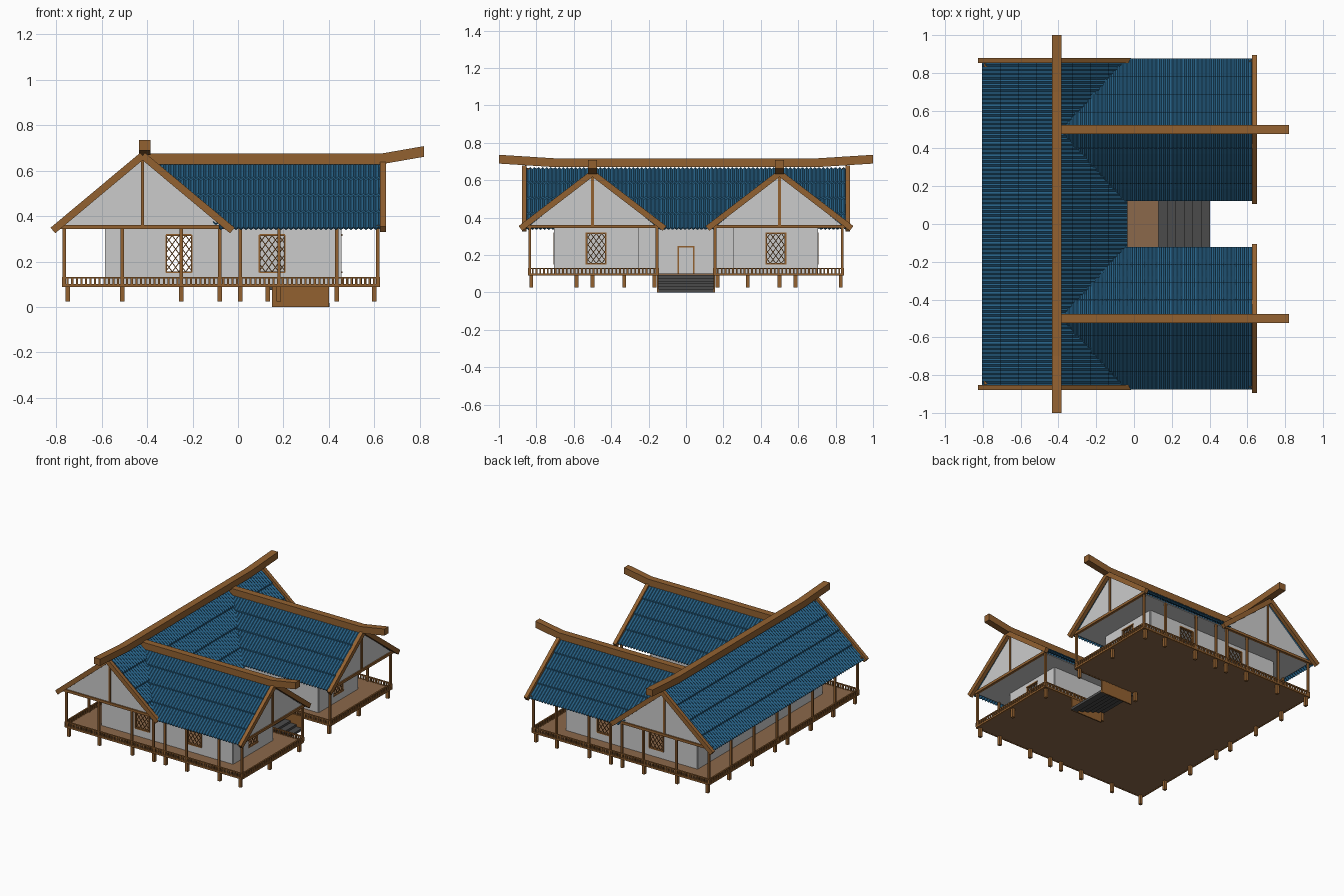
import bpy, bmesh, math
from mathutils import Vector as V

if "Cube" in bpy.data.objects:
    bpy.data.objects.remove(bpy.data.objects["Cube"])

def mat(name, c):
    m = bpy.data.materials.new(name)
    m.diffuse_color = (*c, 1)
    m.use_nodes = True
    m.node_tree.nodes["Principled BSDF"].inputs["Base Color"].default_value = m.diffuse_color
    return m

WOOD = mat("wood", (0.29, 0.12, 0.03))
FLOOR = mat("floor_wood", (0.26, 0.14, 0.07))
TILE = mat("blue_tile", (0.02, 0.12, 0.24))
STONE = mat("dark_stone", (0.07, 0.07, 0.07))

def finish(bm, name, m=None):
    bmesh.ops.recalc_face_normals(bm, faces=bm.faces)
    me = bpy.data.meshes.new(name)
    bm.to_mesh(me)
    bm.free()
    ob = bpy.data.objects.new(name, me)
    bpy.context.collection.objects.link(ob)
    if m:
        me.materials.append(m)
    return ob

def loft(bm, pts, w, h, flat=False):
    """Rectangular bar through points; flat keeps end sections upright."""
    pts = [V(p) for p in pts]
    d = (pts[-1] - pts[0]).normalized()
    side = d.cross(V((0, 0, 1)))
    side = side.normalized() if side.length > 1e-4 else V((1, 0, 0))
    up = V((0, 0, 1)) if flat else side.cross(d)
    rings = [[bm.verts.new(p + side * a * w / 2 + up * b * h / 2)
              for a, b in ((-1, -1), (1, -1), (1, 1), (-1, 1))] for p in pts]
    for r, s in zip(rings, rings[1:]):
        for i in range(4):
            bm.faces.new((r[i], r[(i + 1) % 4], s[(i + 1) % 4], s[i]))
    bm.faces.new(rings[0])
    bm.faces.new(rings[-1])

def box(bm, x0, x1, y0, y1, z0, z1):
    loft(bm, [(x0, (y0 + y1) / 2, (z0 + z1) / 2), (x1, (y0 + y1) / 2, (z0 + z1) / 2)], abs(y1 - y0), z1 - z0)

# Roof geometry: main ridge runs along y, two wing ridges run along x
MC, MH, MR, ME = -0.42, 0.385, 0.665, 0.335
WC, WH, WR, WE = 0.5, 0.375, 0.635, 0.34
def z_main(x): return MR - (MR - ME) * abs(x - MC) / MH
def z_wing(y): return WR - (WR - WE) * abs(abs(y) - WC) / WH

def roof(name, along_y, c, half, zr, ze, u0, u1, keep):
    bm = bmesh.new()
    n = round((u1 - u0) / 0.022) * 4
    for s in (-1, 1):
        rows = []
        for k in range(4):                      # overlapping tile courses
            for t in range(4):
                d = (k + t / 3) / 4 * half
                row = []
                for i in range(n + 1):
                    u = u0 + (u1 - u0) * i / n
                    z = zr - (zr - ze) * d / half + 0.009 * t / 3 + 0.005 * math.sin(i * math.pi / 2)
                    row.append(bm.verts.new((c + s * d, u, z) if along_y else (u, c + s * d, z)))
                rows.append(row)
        for a, b in zip(rows, rows[1:]):
            for i in range(n):
                m = (a[i].co + b[i + 1].co) / 2
                if keep(m.x, m.y):
                    bm.faces.new((a[i], a[i + 1], b[i + 1], b[i]))
    bmesh.ops.delete(bm, geom=[v for v in bm.verts if not v.link_faces], context='VERTS')
    ob = finish(bm, name, TILE)
    ob.modifiers.new("thickness", 'SOLIDIFY').thickness = 0.006

roof("main_roof_tiles", True, MC, MH, MR, ME, -0.86, 0.86,
     lambda x, y: x < MC or z_main(x) > z_wing(y) - 0.02)
for s, n in ((-1, "front"), (1, "back")):
    roof(n + "_wing_roof_tiles", False, s * WC, WH, WR, WE, -0.4, 0.635,
         lambda x, y: z_wing(y) > z_main(x) - 0.02)

# Ridge beams with upturned ends
bm = bmesh.new()
loft(bm, [(-0.41, y, z) for y, z in ((-1, 0.712), (-0.7, 0.693), (0.7, 0.693), (1, 0.712))], 0.05, 0.047, True)
finish(bm, "main_ridge_beam", WOOD)
bm = bmesh.new()
for s in (-1, 1):
    loft(bm, [(-0.41, s * WC, 0.652), (0.63, s * WC, 0.652), (0.82, s * WC, 0.685)], 0.047, 0.047, True)
finish(bm, "wing_ridge_beams", WOOD)

# Gable walls, barge boards, king posts and tie beams
gw, gb = bmesh.new(), bmesh.new()
def gable(P, c, half, zr, ze, wall, board):
    """P(a, b, z): a across the gable, b outward."""
    tri = [P(c - half + 0.03, wall, 0.35), P(c + half - 0.03, wall, 0.35), P(c, wall, zr - 0.01)]
    f = gw.faces.new([gw.verts.new(p) for p in tri])
    for s in (-1, 1):
        loft(gb, [P(c, board, zr + 0.002), P(c + s * (half + 0.01), board, ze + 0.002)], 0.026, 0.032)
    loft(gb, [P(c, wall, 0.35), P(c, wall, zr)], 0.014, 0.014)
    loft(gb, [P(c - half + 0.01, wall, 0.352), P(c + half - 0.01, wall, 0.352)], 0.018, 0.018)
for s in (-1, 1):
    gable(lambda a, b, z: (a, s * b, z), MC, MH, MR, ME, 0.84, 0.865)
    gable(lambda a, b, z: (b, a, z), s * WC, WH, WR, WE, 0.62, 0.638)
finish(gw, "gable_walls")
finish(gb, "gable_timbers", WOOD)

# Flat ceiling under the roofs
bm = bmesh.new()
box(bm, -0.77, -0.07, -0.84, 0.84, 0.345, 0.352)
for s in (-1, 1):
    box(bm, -0.07, 0.62, s * 0.155, s * 0.84, 0.345, 0.352)
finish(bm, "ceiling")

# Walls with window openings, frames and diagonal lattices
walls, frames, lattice = bmesh.new(), bmesh.new(), bmesh.new()
Z0, Z1, W0, W1, HW, T = 0.1, 0.348, 0.153, 0.317, 0.056, 0.012
def wall(P, a0, a1, windows=()):
    """P(a, z): point on the wall line."""
    def panel(a, b, z0, z1):
        loft(walls, [P(a, (z0 + z1) / 2), P(b, (z0 + z1) / 2)], T, z1 - z0)
    x = a0
    for c in windows:
        l, r = c - HW, c + HW
        panel(x, l, Z0, Z1)
        panel(l, r, Z0, W0)
        panel(l, r, W1, Z1)
        x = r
        for p, q in (((l, W0), (r, W0)), ((l, W1), (r, W1)), ((l, W0), (l, W1)), ((r, W0), (r, W1))):
            loft(frames, [P(*p), P(*q)], 0.008 if p[0] == q[0] else 0.018, 0.018 if p[0] == q[0] else 0.008)
        zm, hz, k = (W0 + W1) / 2, (W1 - W0) / 2, 1.35
        for s in (-1, 1):
            for i in range(-5, 6):
                o = i * 0.04                     # z = s*k*a + o, clipped to the frame
                e = sorted(((-hz - o) / (s * k), (hz - o) / (s * k)))
                lo, hi = max(-HW, e[0]), min(HW, e[1])
                if hi - lo > 0.004:
                    loft(lattice, [P(c + lo, zm + s * k * lo + o), P(c + hi, zm + s * k * hi + o)], 0.004, 0.004)
    panel(x, a1, Z0, Z1)
for s in (-1, 1):
    wall(lambda a, z: (a, s * 0.7, z), -0.58, 0.45, (-0.26, 0.15))
    wall(lambda a, z: (a, s * 0.26, z), -0.15, 0.45)
wall(lambda a, z: (0.45, a, z), -0.7, -0.26, (-0.48,))
wall(lambda a, z: (0.45, a, z), 0.26, 0.7, (0.48,))
wall(lambda a, z: (-0.58, a, z), -0.7, 0.7)
wall(lambda a, z: (-0.15, a, z), -0.26, 0.26)
finish(walls, "house_walls")
finish(frames, "window_frames", WOOD)
finish(lattice, "window_lattices", WOOD)

# Door frame and door panel
bm = bmesh.new()
for y in (-0.042, 0.042):
    box(bm, -0.152, -0.138, y - 0.004, y + 0.004, 0.1, 0.248)
box(bm, -0.152, -0.138, -0.046, 0.046, 0.24, 0.248)
finish(bm, "door_frame", WOOD)
bm = bmesh.new()
box(bm, -0.15, -0.141, -0.038, 0.038, 0.1, 0.24)
finish(bm, "door")

# U-shaped deck
bm = bmesh.new()
outline = [(0.62, -0.84), (0.62, -0.15), (0.13, -0.15), (0.13, 0.15), (0.62, 0.15), (0.62, 0.84), (-0.77, 0.84), (-0.77, -0.84)]
f = bm.faces.new([bm.verts.new((x, y, 0.09)) for x, y in outline])
ext = bmesh.ops.extrude_face_region(bm, geom=[f], use_keep_orig=True)
bmesh.ops.translate(bm, vec=(0, 0, 0.01), verts=[g for g in ext["geom"] if isinstance(g, bmesh.types.BMVert)])
finish(bm, "deck", FLOOR)

# Low slatted railing around the deck, open at the stairs
bm = bmesh.new()
pts = outline[3:] + outline[:3]
for p, q in zip(pts, pts[1:]):
    p, q = V((*p, 0.128)), V((*q, 0.128))
    loft(bm, [p, q], 0.01, 0.007)
    loft(bm, [p - V((0, 0, 0.033)), q - V((0, 0, 0.033))], 0.012, 0.012)
    n = round((q - p).length / 0.02)
    for i in range(n):
        c = p.lerp(q, i / n)
        loft(bm, [(c.x, c.y, 0.098), (c.x, c.y, 0.126)], 0.009, 0.009)
finish(bm, "deck_railing", WOOD)

# Roof posts and deck legs
posts, legs = bmesh.new(), bmesh.new()
def post(x, y):
    loft(posts, [(x, y, 0.095), (x, y, 0.348)], 0.014, 0.014)
def leg(x, y):
    loft(legs, [(x, y, 0.025), (x, y, 0.092)], 0.02, 0.02)
for s in (-1, 1):
    for x in (-0.765, -0.51, -0.25, -0.08, 0.01, 0.18, 0.435, 0.615):
        post(x, s * 0.835)
        leg(max(-0.75, min(0.6, x)), s * 0.828)
    for y in (0.07, 0.33, 0.585):
        post(-0.765, s * y)
        leg(-0.75, s * y)
    post(0.615, s * 0.155)
    for x, y in ((0.6, 0.168), (0.6, 0.5), (0.13, 0.168)):
        leg(x, s * y)
finish(posts, "roof_posts", WOOD)
finish(legs, "deck_legs", WOOD)

# Stairs with side boards
bm = bmesh.new()
for i in range(6):
    x = 0.13 + i * 0.045
    box(bm, x, x + 0.047, -0.148, 0.148, 0.075 - i * 0.015, 0.092 - i * 0.015)
finish(bm, "stair_treads", STONE)
bm = bmesh.new()
for s in (-1, 1):
    box(bm, 0.15, 0.4, s * 0.146, s * 0.155, 0, 0.09)
finish(bm, "stair_side_boards", WOOD)
